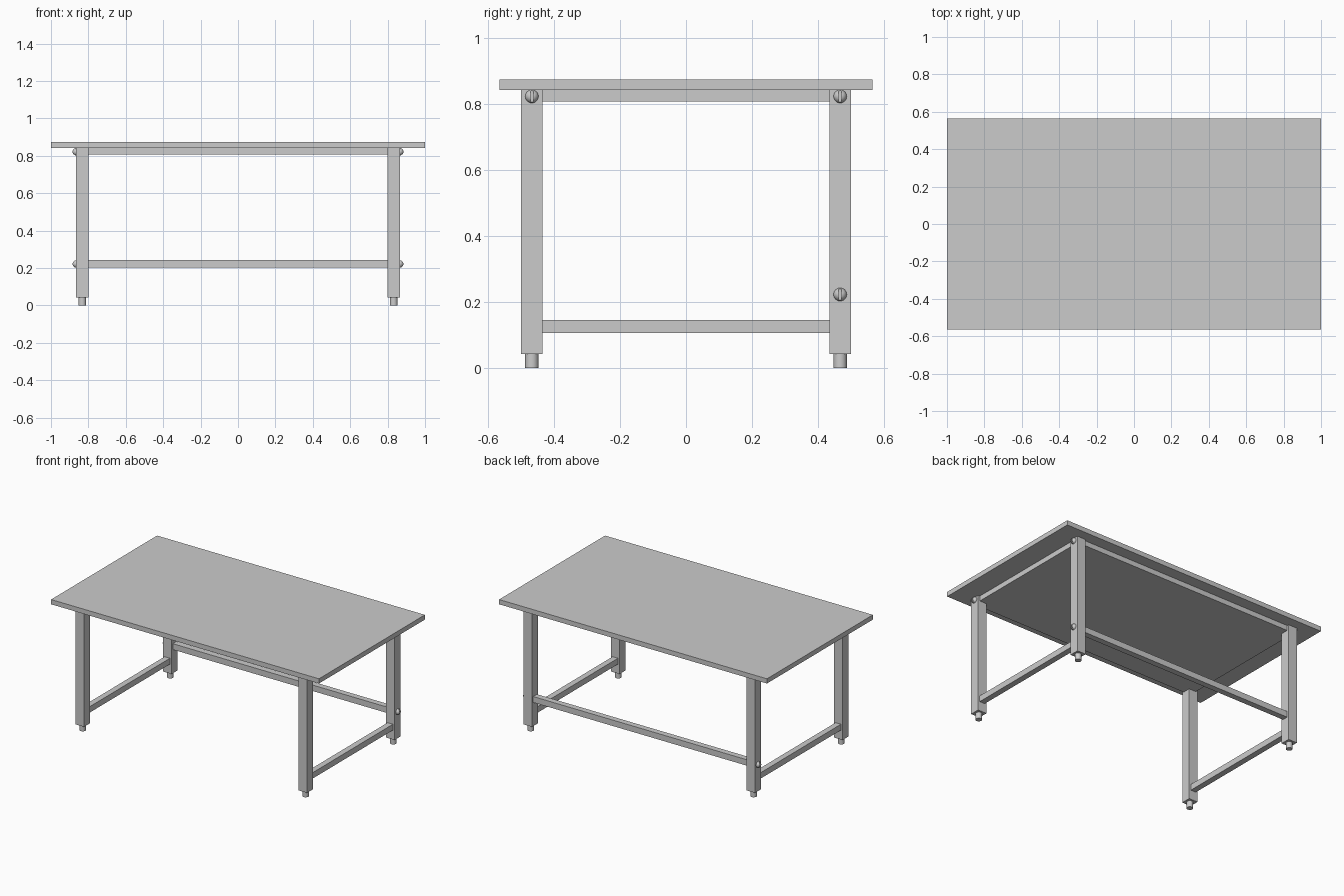
import bpy

if "Cube" in bpy.data.objects:
    bpy.data.objects.remove(bpy.data.objects["Cube"])

LEG_X, LEG_Y = 0.8325, 0.467


def box(name, x, y, z):
    """Box from (min, max) ranges on each axis."""
    bpy.ops.mesh.primitive_cube_add(size=1, location=[(a + b) / 2 for a, b in (x, y, z)])
    ob = bpy.context.object
    ob.name = name
    ob.scale = [b - a for a, b in (x, y, z)]
    bpy.ops.object.transform_apply(location=False, rotation=False, scale=True)
    return ob


def around(c, w):
    return (c - w / 2, c + w / 2)


def bolt(name, sx, y, z):
    """Domed screw head with a vertical slot, on the outer leg face."""
    x = sx * (LEG_X + 0.0325)
    bpy.ops.mesh.primitive_uv_sphere_add(segments=24, ring_count=12, radius=0.02, location=(x, y, z))
    head = bpy.context.object
    head.name = name
    bpy.ops.object.shade_smooth_by_angle()
    cutter = box(name + "_slot_cutter", around(x + sx * 0.02, 0.02), around(y, 0.009), around(z, 0.06))
    cutter.hide_render = True
    mod = head.modifiers.new("slot", 'BOOLEAN')
    mod.object = cutter
    mod.operation = 'DIFFERENCE'
    bpy.context.view_layer.objects.active = head
    bpy.ops.object.modifier_apply(modifier=mod.name)
    bpy.data.objects.remove(cutter)


# Table top and the frame panel under it
box("table_top", (-1, 1), (-0.565, 0.565), (0.841, 0.873))
box("under_frame", (-0.852, 0.852), (-0.487, 0.487), (0.807, 0.841))

for sx, side in ((-1, "left"), (1, "right")):
    # Low rail between the two legs of each side
    box(side + "_side_rail", around(sx * LEG_X, 0.04), (-LEG_Y, LEG_Y), (0.105, 0.145))
    for sy, end in ((-1, "front"), (1, "back")):
        name = f"{end}_{side}"
        # Leg, round foot and top bolt
        box(name + "_leg", around(sx * LEG_X, 0.065), around(sy * LEG_Y, 0.065), (0.042, 0.841))
        bpy.ops.mesh.primitive_cylinder_add(vertices=24, radius=0.02, depth=0.044,
                                            location=(sx * LEG_X, sy * LEG_Y, 0.022))
        bpy.context.object.name = name + "_foot"
        bpy.ops.object.shade_smooth_by_angle()
        bolt(name + "_top_bolt", sx, sy * LEG_Y, 0.822)
    # Bolt holding the back rail
    bolt(side + "_back_rail_bolt", sx, LEG_Y, 0.222)

# Long rail across the back
box("back_rail", (-LEG_X, LEG_X), around(LEG_Y, 0.04), (0.202, 0.242))
